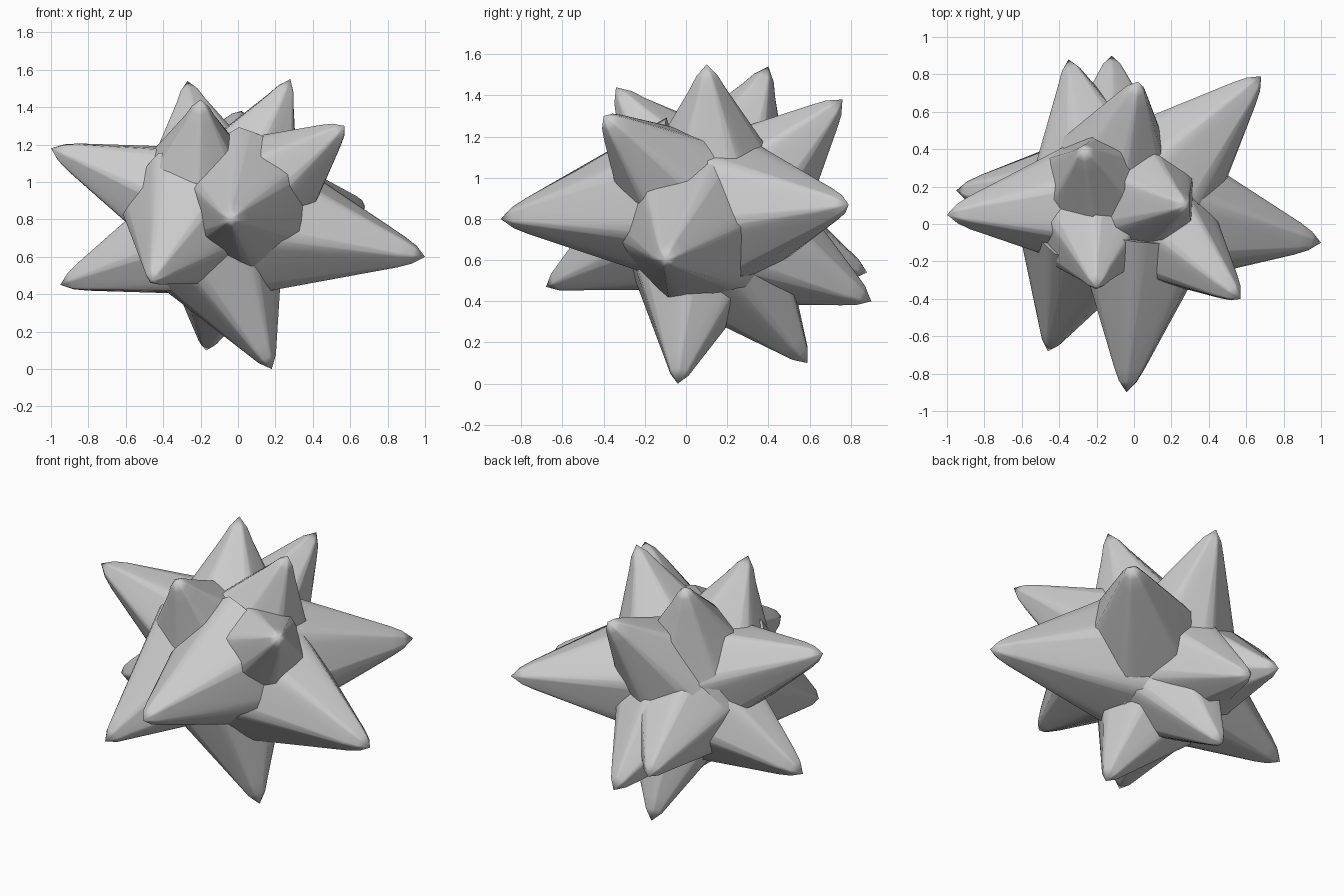
import bpy
import bmesh
import math
from mathutils import Vector

cube = bpy.data.objects.get("Cube")
if cube:
    bpy.data.objects.remove(cube, do_unlink=True)

# One plain grey
grey = bpy.data.materials.new("plain_grey")
grey.use_nodes = True
colour = (0.6, 0.6, 0.6, 1)
grey.diffuse_color = colour
grey.node_tree.nodes["Principled BSDF"].inputs["Base Color"].default_value = colour

BASE_OFFSET = 0.14
BASE_RADIUS = 0.42
SIDES = 6

# Spikes: tip, then the inner point its axis starts from
SPIKES = {
    "right_upper": ((-1.0, 0.05, 1.18), (0, 0.13, 0.78)),
    "right_lower": ((-0.95, 0.18, 0.45), (0, 0.13, 0.79)),
    "top_back": ((-0.27, 0.40, 1.54), (-0.15, 0.10, 0.80)),
    "top_front": ((-0.20, -0.34, 1.44), (-0.22, 0.11, 0.80)),
    "top_left": ((0.28, 0.10, 1.55), (-0.06, 0.13, 0.80)),
    "front_left": ((0.57, -0.40, 1.30), (-0.06, 0.15, 0.78)),
    "back_left": ((0.68, 0.79, 0.87), (-0.02, 0.08, 0.82)),
    "left": ((1.0, -0.10, 0.60), (0, 0.07, 0.80)),
    "bottom_front": ((0.18, -0.04, 0.0), (-0.18, 0.07, 0.80)),
    "bottom_back": ((-0.17, 0.59, 0.10), (-0.05, 0.05, 0.80)),
    "front": ((-0.04, -0.90, 0.80), (0.07, 0.08, 0.90)),
    "front_right": ((-0.46, -0.68, 0.47), (-0.20, 0.08, 0.87)),
    "back_upper": ((0.02, 0.76, 1.38), (-0.15, 0.10, 0.74)),
    "back_right": ((-0.35, 0.88, 0.54), (-0.15, 0.08, 0.80)),
    "back_lower": ((-0.12, 0.90, 0.40), (-0.10, 0.08, 0.82)),
}


def finish(name, bm, location):
    bmesh.ops.recalc_face_normals(bm, faces=bm.faces)
    mesh = bpy.data.meshes.new(name)
    bm.to_mesh(mesh)
    bm.free()
    mesh.materials.append(grey)
    obj = bpy.data.objects.new(name, mesh)
    bpy.context.collection.objects.link(obj)
    obj.location = location
    return obj


def ring(bm, radius, z):
    """Six-sided section with slightly softened corners."""
    soft = math.radians(10)
    flat = math.cos(math.pi / SIDES) / math.cos(math.pi / SIDES - soft)
    verts = []
    for corner in range(SIDES):
        for turn, scale in ((-soft, flat), (0, 0.98), (soft, flat)):
            a = math.pi / 2 + corner * math.tau / SIDES + turn
            r = radius * scale
            verts.append(bm.verts.new((r * math.cos(a), r * math.sin(a), z)))
    return verts


def spike(name, tip, root):
    axis = Vector(tip) - Vector(root)
    length = axis.length
    bm = bmesh.new()
    rings = [
        ring(bm, BASE_RADIUS, BASE_OFFSET),
        ring(bm, 0.09, length - 0.13),
        ring(bm, 0.053, length - 0.06),
    ]
    apex = bm.verts.new((0, 0, length))
    count = len(rings[0])
    for i in range(count):
        j = (i + 1) % count
        for low, high in zip(rings, rings[1:]):
            bm.faces.new((low[i], low[j], high[j], high[i]))
        bm.faces.new((rings[-1][i], rings[-1][j], apex))
    for face in bm.faces:
        face.smooth = True
    # Flat base stays unsmoothed
    bm.faces.new(rings[0][::-1])
    obj = finish(name, bm, root)
    obj.rotation_mode = 'QUATERNION'
    obj.rotation_quaternion = Vector((0, 0, 1)).rotation_difference(axis)


for label, (tip, root) in SPIKES.items():
    spike(label + "_spike", tip, root)

# Core filling the middle
core_bm = bmesh.new()
bmesh.ops.create_icosphere(core_bm, subdivisions=3, radius=0.32)
for face in core_bm.faces:
    face.smooth = True
finish("core", core_bm, (-0.03, 0.08, 0.8))
